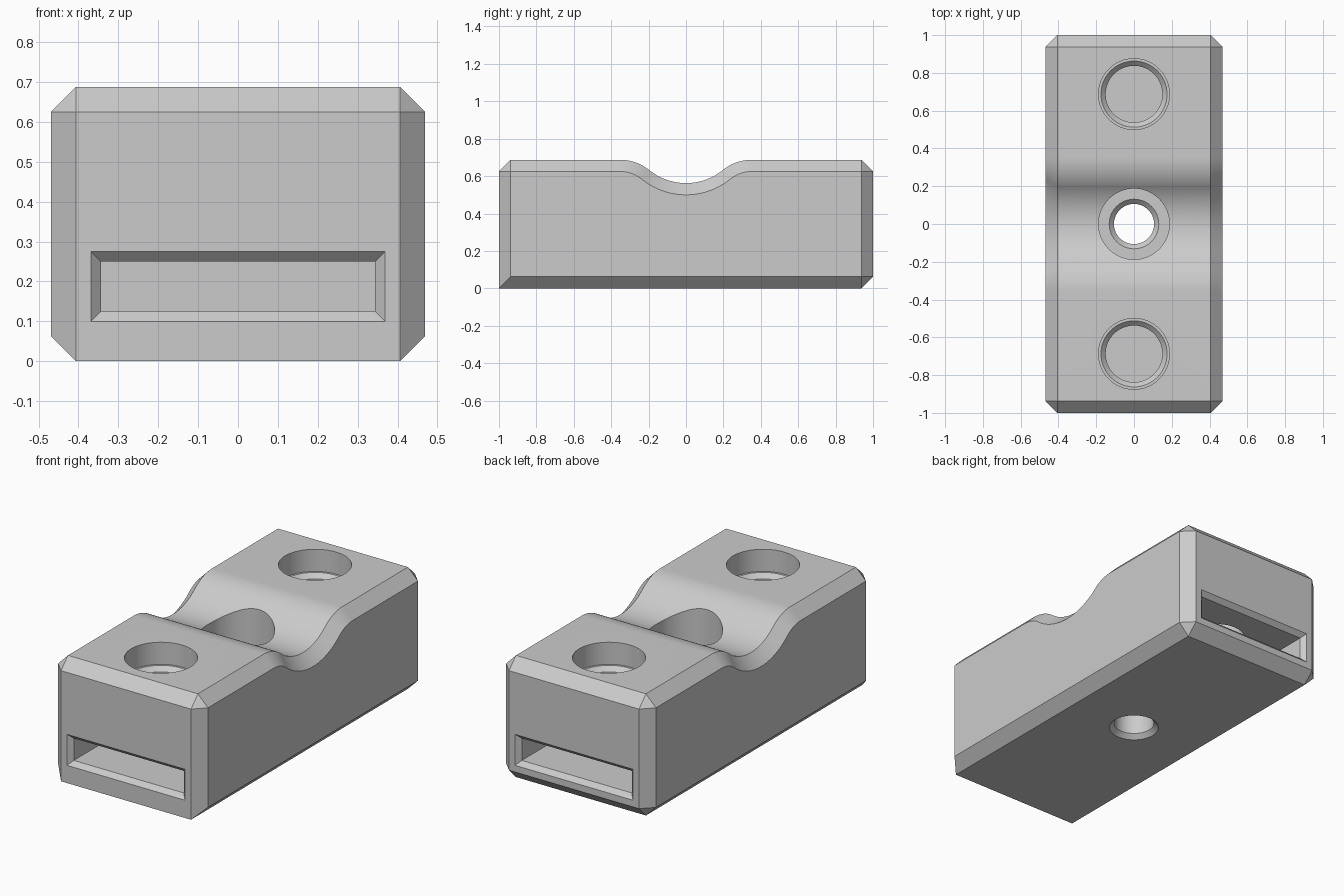
import bpy
import bmesh
import math
from mathutils import Vector

cube = bpy.data.objects.get("Cube")
if cube:
    bpy.data.objects.remove(cube, do_unlink=True)

U = 1 / 16              # base module, also the chamfer size
HALF_W = 7.5 * U
TOP = 11 * U
SEGMENTS = 64

grey = bpy.data.materials.new("light_grey")
grey.use_nodes = True
grey.diffuse_color = (0.6, 0.6, 0.6, 1)
grey.node_tree.nodes["Principled BSDF"].inputs["Base Color"].default_value = (0.6, 0.6, 0.6, 1)


def finish(bm, name):
    bmesh.ops.remove_doubles(bm, verts=bm.verts, dist=1e-5)
    bmesh.ops.recalc_face_normals(bm, faces=bm.faces)
    mesh = bpy.data.meshes.new(name)
    bm.to_mesh(mesh)
    bm.free()
    mesh.materials.append(grey)
    obj = bpy.data.objects.new(name, mesh)
    bpy.context.scene.collection.objects.link(obj)
    return obj


def loft(name, rings):
    """Closed solid through a list of equal-length point rings, capped at both ends."""
    bm = bmesh.new()
    loops = [[bm.verts.new(p) for p in ring] for ring in rings]
    n = len(loops[0])
    for a, b in zip(loops, loops[1:]):
        for i in range(n):
            j = (i + 1) % n
            quad = [a[i], a[j], b[j], b[i]]
            bm.faces.new(quad)
    bm.faces.new(loops[0])
    bm.faces.new(loops[-1])
    return finish(bm, name)


def round_cutter(name, y, profile):
    def ring(r, z):
        steps = [2 * math.pi * i / SEGMENTS for i in range(SEGMENTS)]
        return [Vector((r * math.cos(a), y + r * math.sin(a), z)) for a in steps]
    return loft(name, [ring(r, z) for r, z in profile])


def slot_cutter(name, side, profile):
    def ring(grow, y):
        w, h, mid = 5.5 * U + grow, U + grow, 3 * U
        return [Vector((sx * w, side * y, mid + sz * h))
                for sx, sz in ((-1, -1), (1, -1), (1, 1), (-1, 1))]
    return loft(name, [ring(g, y) for g, y in profile])


# Side outline: outer edge (narrow in x) paired with its chamfered inset (full width)
def dip(offset):
    valley, crest = 5 * U, 4 * U
    angle = math.acos(1 - 2 * U / (valley + crest))
    reach = (valley + crest) * math.sin(angle)
    half = []
    for i in range(17):
        a = angle * i / 16
        r = valley + offset
        half.append((r * math.sin(a), TOP - 2 * U + valley - r * math.cos(a)))
    for i in range(1, 17):
        a = angle * (1 - i / 16)
        r = crest - offset
        half.append((reach - r * math.sin(a), TOP - crest + r * math.cos(a)))
    return [(-y, z) for y, z in reversed(half[1:])] + half


c = 1 - U
outer = [(-1, 0), (-1, TOP - U), (-c, TOP), *dip(0), (c, TOP), (1, TOP - U), (1, U), (c, 0)]
inset = [(-c, U), (-c, TOP - U), (-c, TOP - U), *dip(U), (c, TOP - U), (c, TOP - U), (c, U), (c, U)]

# Body: chamfered block with a curved valley across the top
bm = bmesh.new()
columns = []
for x, outline in ((-HALF_W, inset), (U - HALF_W, outer), (HALF_W - U, outer), (HALF_W, inset)):
    columns.append([bm.verts.new((x, y, z)) for y, z in outline])
for a, b in zip(columns, columns[1:]):
    for i in range(len(a)):
        j = (i + 1) % len(a)
        bm.faces.new([a[i], a[j], b[j], b[i]])
bm.faces.new(columns[0])
bm.faces.new(columns[-1])
# corner quads collapse to triangles when merged
bmesh.ops.remove_doubles(bm, verts=bm.verts, dist=1e-5)
body = finish(bm, "body")

# Central screw hole: counterbore, lead-in and chamfered exit underneath
e = 0.4 * U
head, shank = 3 * U, 1.7 * U
floor = 4 * U
cutters = [round_cutter("screw_hole_cutter", 0, [
    (head, TOP + U), (head, floor), (shank + e, floor), (shank, floor - e),
    (shank, e), (shank + e, 0), (shank + 2 * e, -e)])]

# End slots and the stepped round holes that open into them
for side in (-1, 1):
    cutters.append(slot_cutter("slot_cutter", side, [(2 * e, 1 + e), (0, 1 - e), (0, 5.5 * U)]))
    seat = TOP - 2 * U
    cutters.append(round_cutter("side_hole_cutter", side * 11 * U, [
        (head, TOP + U), (head, seat), (2.8 * U, seat), (2.4 * U, seat - e), (2.4 * U, 3 * U)]))

bpy.context.view_layer.objects.active = body
for cutter in cutters:
    mod = body.modifiers.new("cut", 'BOOLEAN')
    mod.operation = 'DIFFERENCE'
    mod.solver = 'EXACT'
    mod.object = cutter
    cutter.hide_render = True
    bpy.ops.object.modifier_apply(modifier=mod.name)
for cutter in cutters:
    bpy.data.objects.remove(cutter, do_unlink=True)

for obj in bpy.context.selected_objects:
    obj.select_set(False)
body.select_set(True)
bpy.ops.object.shade_smooth_by_angle(angle=math.radians(25))
